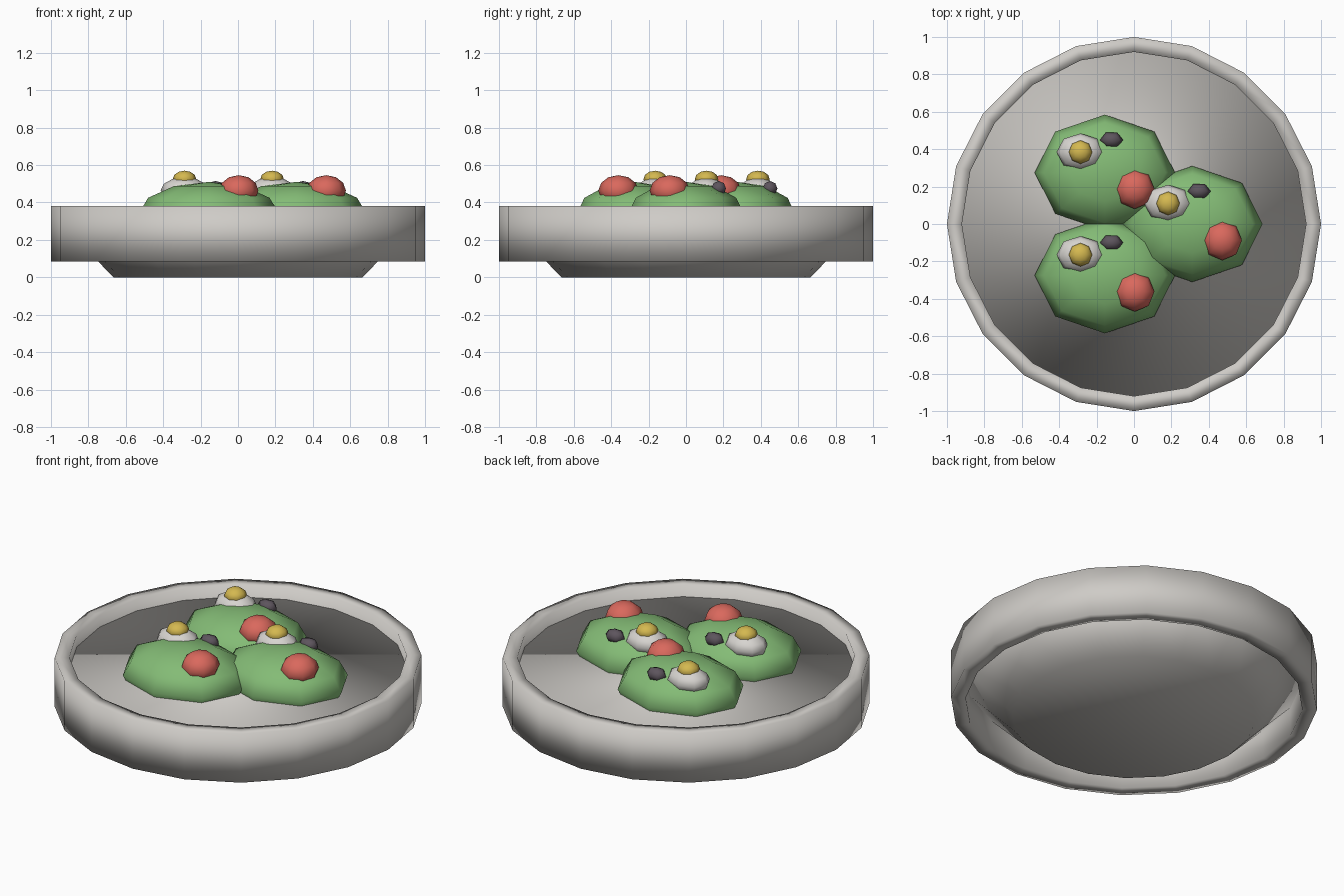
import bpy, bmesh, math
from mathutils import Matrix, Vector

cube = bpy.data.objects.get("Cube")
if cube:
    bpy.data.objects.remove(cube, do_unlink=True)


def material(name, r, g, b):
    m = bpy.data.materials.new(name)
    m.use_nodes = True
    m.diffuse_color = (r, g, b, 1)
    bsdf = next(n for n in m.node_tree.nodes if n.type == 'BSDF_PRINCIPLED')
    bsdf.inputs["Base Color"].default_value = (r, g, b, 1)
    bsdf.inputs["Roughness"].default_value = 0.8
    return m


plate_grey = material("plate grey", 0.62, 0.60, 0.57)
leaf_green = material("leaf green", 0.23, 0.50, 0.18)
cream_white = material("cream white", 0.68, 0.66, 0.63)
yolk_yellow = material("yolk yellow", 0.66, 0.48, 0.08)
tomato_red = material("tomato red", 0.70, 0.14, 0.11)
olive_dark = material("olive dark", 0.11, 0.09, 0.11)


def finish(bm, name, mat):
    bmesh.ops.recalc_face_normals(bm, faces=bm.faces)
    for f in bm.faces:
        f.smooth = True
    mesh = bpy.data.meshes.new(name)
    bm.to_mesh(mesh)
    bm.free()
    mesh.materials.append(mat)
    obj = bpy.data.objects.new(name, mesh)
    bpy.context.scene.collection.objects.link(obj)
    return obj


def blob(name, mat, center, radii, segments=8, rings=6):
    """Low-poly ellipsoid with a corner on the x axis."""
    bm = bmesh.new()
    bmesh.ops.create_uvsphere(bm, u_segments=segments, v_segments=rings, radius=1)
    shape = Matrix.Diagonal((*radii, 1)) @ Matrix.Rotation(math.pi / 2, 4, 'Z')
    bmesh.ops.transform(bm, matrix=shape, verts=bm.verts)
    obj = finish(bm, name, mat)
    obj.location = center
    return obj


SIDES = 20

# Plate base: a soft-shaded tapered disc
TOP = 0.31
bm = bmesh.new()
bmesh.ops.create_cone(bm, cap_ends=True, segments=SIDES,
                      radius1=0.665, radius2=0.97, depth=TOP)
bmesh.ops.translate(bm, verts=bm.verts, vec=(0, 0, TOP / 2))
finish(bm, "plate_base", plate_grey)

# Plate rim: rectangular section turned around z
bm = bmesh.new()
section = [(0.92, 0.085), (1, 0.085), (1, 0.38), (0.92, 0.38)]
verts = [bm.verts.new((r, 0, z)) for r, z in section]
edges = [bm.edges.new((verts[i], verts[(i + 1) % 4])) for i in range(4)]
bmesh.ops.spin(bm, geom=verts + edges, cent=(0, 0, 0), axis=(0, 0, 1),
               angle=math.tau, steps=SIDES, use_duplicate=False)
bmesh.ops.remove_doubles(bm, verts=bm.verts, dist=0.0001)
finish(bm, "plate_rim", plate_grey)

# Three leafy mounds, each with the same toppings
for i in range(3):
    a = i * math.tau / 3
    mound = Vector((0.312 * math.cos(a), 0.317 * math.sin(a), 0))
    n = i + 1
    blob(f"leaf_mound_{n}", leaf_green, mound + Vector((0, 0, 0.34)), (0.375, 0.31, 0.17))
    blob(f"egg_white_{n}", cream_white, mound + Vector((-0.13, 0.11, 0.465)), (0.128, 0.1, 0.07))
    blob(f"egg_yolk_{n}", yolk_yellow, mound + Vector((-0.13, 0.11, 0.525)), (0.063, 0.063, 0.045))
    blob(f"tomato_{n}", tomato_red, mound + Vector((0.16, -0.087, 0.463)), (0.105, 0.107, 0.083))
    blob(f"olive_{n}", olive_dark, mound + Vector((0.036, 0.175, 0.475)), (0.062, 0.045, 0.04),
         segments=6, rings=4)
